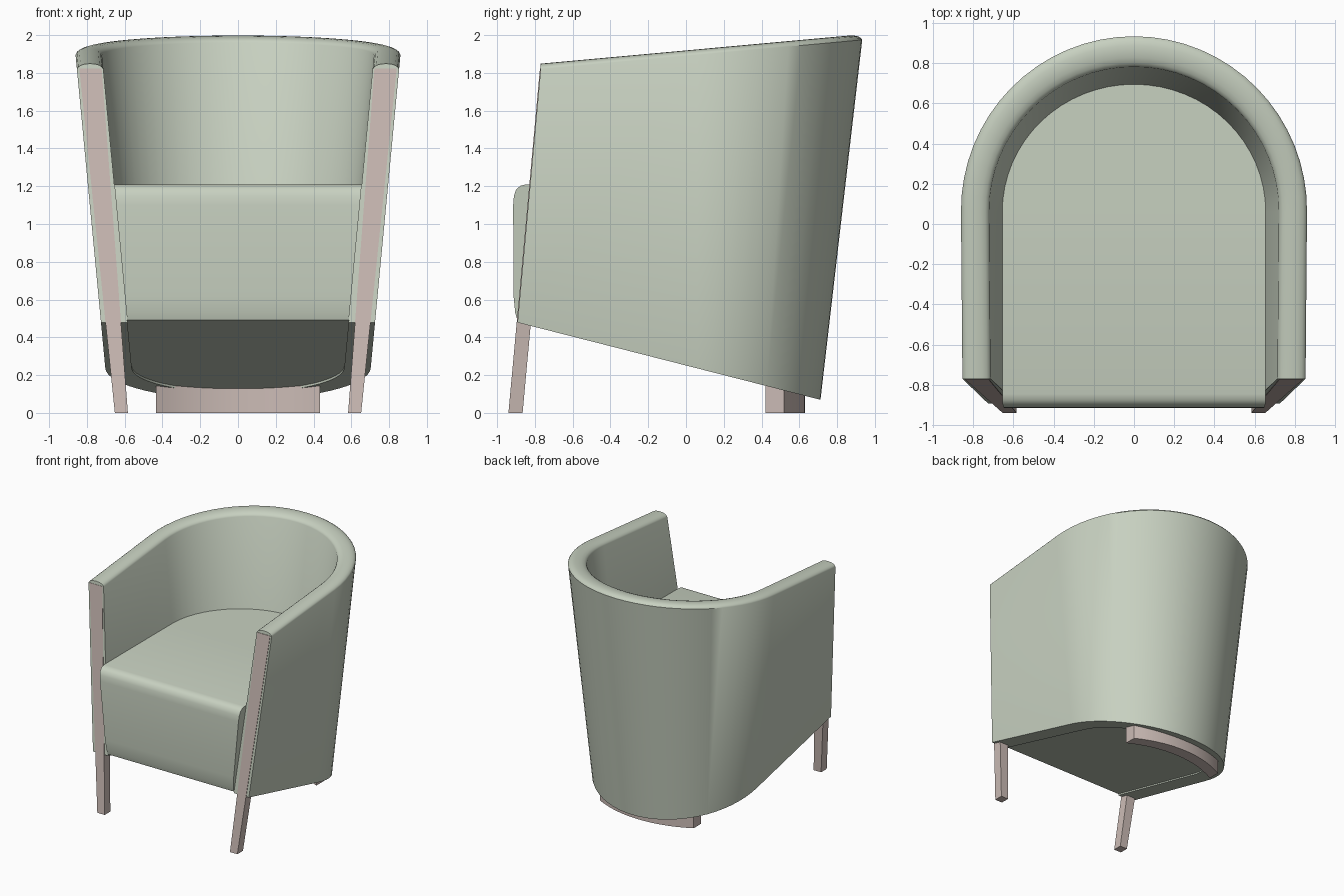
import bpy, bmesh, math
from mathutils import Vector

if "Cube" in bpy.data.objects:
    bpy.data.objects.remove(bpy.data.objects["Cube"])

def material(name, rgb):
    m = bpy.data.materials.new(name)
    m.diffuse_color = (*rgb, 1)
    m.use_nodes = True
    m.node_tree.nodes["Principled BSDF"].inputs["Base Color"].default_value = m.diffuse_color
    return m

GREEN = material("sage fabric", (0.575, 0.635, 0.53))
WOOD = material("pale wood", (0.60, 0.50, 0.465))
YC = 0.06          # where the straight sides turn into the curved back
ARC = 32

def finish(name, bm, mat, angle=40):
    bmesh.ops.recalc_face_normals(bm, faces=bm.faces)
    me = bpy.data.meshes.new(name)
    bm.to_mesh(me)
    bm.free()
    me.materials.append(mat)
    ob = bpy.data.objects.new(name, me)
    bpy.context.collection.objects.link(ob)
    bpy.ops.object.select_all(action='DESELECT')
    ob.select_set(True)
    bpy.context.view_layer.objects.active = ob
    bpy.ops.object.shade_smooth_by_angle(angle=math.radians(angle))
    return ob

def front_y(z):
    return -0.936 + 0.0915 * z

# U-shaped plan, flaring with height; i = 0 and ARC + 2 are the front ends
def plan(i, z, inset=0.0):
    w = 0.68 + 0.095 * z - inset
    b = 0.704 + 0.116 * z - inset * 1.07 - YC
    if i == 0 or i == ARC + 2:
        return Vector((w if i == 0 else -w, front_y(z), z))
    a = math.pi * (i - 1) / ARC
    return Vector((w * math.cos(a), YC + b * math.sin(a), z))

# Point where a slanted wall line meets the plane z = z0 + slope * y
def on_plane(i, inset, z0, slope):
    p, q = plan(i, 0, inset), plan(i, 1, inset)
    z = (z0 + slope * p.y) / (1 - slope * (q.y - p.y))
    return plan(i, z, inset)

TOP = (1.890, 0.091)
BOTTOM = (0.251, -0.255)
T = 0.14

def bridge(bm, a, b):
    n = len(a)
    for k in range(n):
        bm.faces.new((a[k], a[(k + 1) % n], b[(k + 1) % n], b[k]))

# Wraparound shell with a softly crowned rim
bm = bmesh.new()
crown = [(0, 0), (0.05, 0.011), (0.14, 0.02), (0.3, 0.027),
         (0.5, 0.029), (0.7, 0.027), (0.86, 0.02), (0.95, 0.011), (1, 0)]
sections = []
for i in range(ARC + 3):
    o, n = on_plane(i, 0, *TOP), on_plane(i, T, *TOP)
    pts = [on_plane(i, 0, *BOTTOM)]
    pts += [o.lerp(n, u) + Vector((0, 0, h)) for u, h in crown]
    pts.append(on_plane(i, T, *BOTTOM))
    sections.append([bm.verts.new(p) for p in pts])
for a, b in zip(sections, sections[1:]):
    bridge(bm, a, b)
bm.faces.new(sections[0])
bm.faces.new(sections[-1])
finish("shell", bm, GREEN)

# Seat block filling the shell, with a rounded front edge
bm = bmesh.new()
profile = [(0.492, -0.893), (0.53, -0.904), (0.62, -0.913), (1.10, -0.915),
           (1.15, -0.911), (1.185, -0.898), (1.203, -0.875), (1.21, -0.845)]
z_lo, z_hi = profile[0][0], profile[-1][0]
rings = []
for z, y in profile:
    f = (z - z_lo) / (z_hi - z_lo)
    ring = []
    for i in range(ARC + 3):
        if i in (0, ARC + 2):
            p = plan(i, z, T)
            p.y = y
        else:
            low = on_plane(i, T, BOTTOM[0] + 0.012, BOTTOM[1]).z
            p = plan(i, low + f * (z_hi - low), T)
        ring.append(bm.verts.new(p))
    rings.append(ring)
for a, b in zip(rings, rings[1:]):
    bridge(bm, a, b)
bm.faces.new(rings[0])
bm.faces.new(rings[-1])
finish("seat", bm, GREEN)

# Tapered front legs running up the shell's front edges
for side, label in ((1, "right"), (-1, "left")):
    bm = bmesh.new()
    rings = []
    for z, x0, x1 in ((0, 0.583, 0.652), (1.822, 0.722, 0.84)):
        y = front_y(z) - 0.004
        rings.append([bm.verts.new((side * x, yy, z)) for x, yy in
                      ((x0, y), (x1, y), (x1, y + 0.075), (x0, y + 0.075))])
    bridge(bm, *rings)
    bm.faces.new(rings[0])
    bm.faces.new(rings[1])
    finish("front_leg_" + label, bm, WOOD, 30)

# Curved rear foot
bm = bmesh.new()
R, HALF, N = 0.915, 0.435, 14
outline = []
for k in range(N + 1):
    x = HALF * (2 * k / N - 1)
    outline.append((x, 0.63 - R + math.sqrt(R * R - x * x)))
outline += [(x, y - 0.10) for x, y in reversed(outline)]
rings = [[bm.verts.new((x, y, z)) for x, y in outline] for z in (0, 0.15)]
bridge(bm, *rings)
bm.faces.new(rings[0])
bm.faces.new(rings[1])
finish("rear_foot", bm, WOOD, 30)
